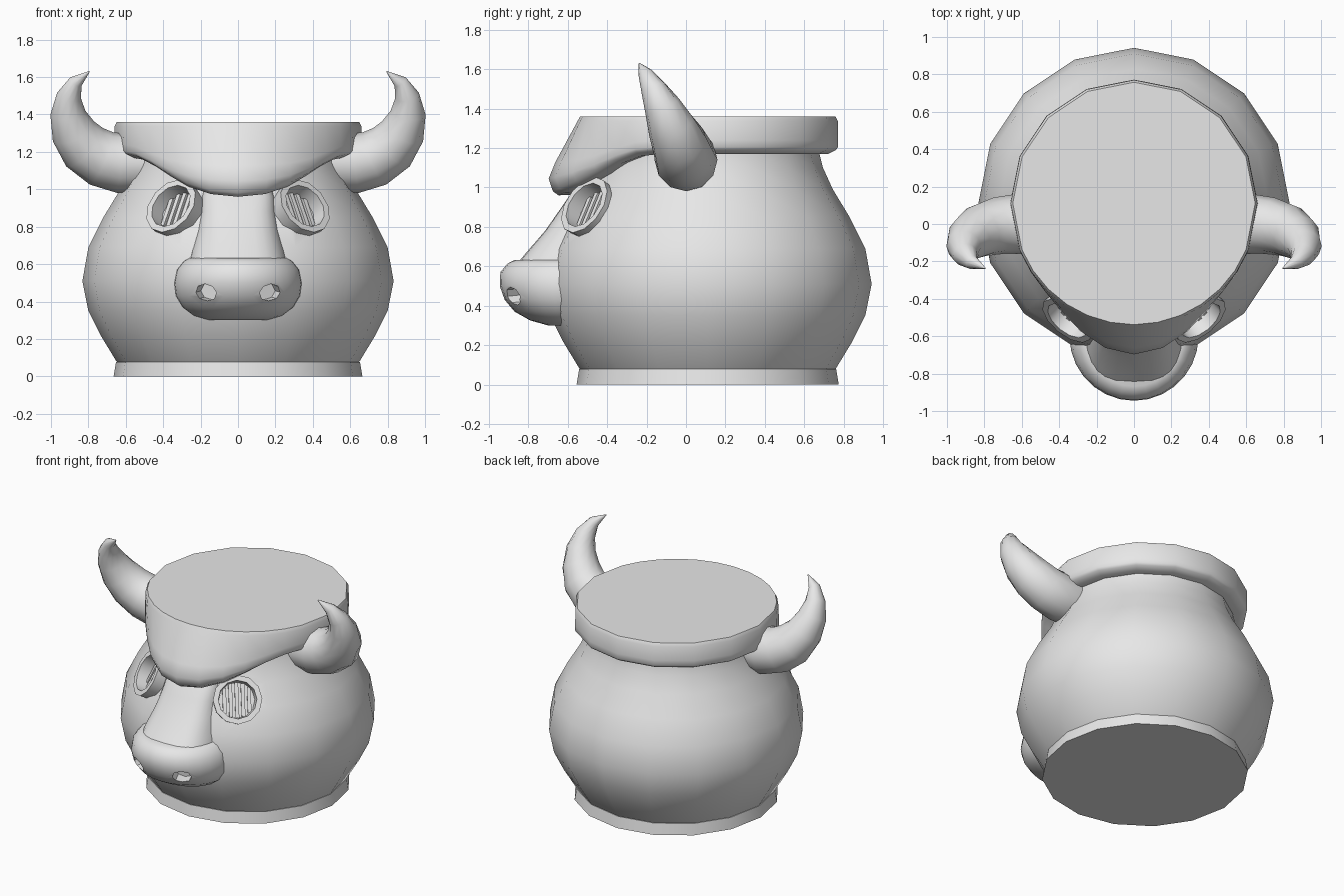
import bpy, bmesh, math
from mathutils import Vector, Matrix

cube = bpy.data.objects.get("Cube")
if cube:
    bpy.data.objects.remove(cube, do_unlink=True)

grey = bpy.data.materials.new("plain grey")
grey.use_nodes = True
grey.diffuse_color = (0.8, 0.8, 0.8, 1)
grey.node_tree.nodes["Principled BSDF"].inputs["Base Color"].default_value = (0.8, 0.8, 0.8, 1)

CY = 0.11          # y of the pot's axis


def smooth(ob, angle=42):
    bpy.ops.object.select_all(action='DESELECT')
    ob.select_set(True)
    bpy.context.view_layer.objects.active = ob
    bpy.ops.object.shade_smooth_by_angle(angle=math.radians(angle))


def loft(name, rings, matrix=None, caps=True, loop=False):
    """Bridge equal-length closed rings; cap the ends or join last to first."""
    bm = bmesh.new()
    rows = [[bm.verts.new(p) for p in ring] for ring in rings]
    n = len(rows[0])
    pairs = list(zip(rows, rows[1:])) + ([(rows[-1], rows[0])] if loop else [])
    for a, b in pairs:
        for i in range(n):
            j = (i + 1) % n
            bm.faces.new((a[i], a[j], b[j], b[i]))
    if caps and not loop:
        bm.faces.new(rows[0])
        bm.faces.new(rows[-1])
    if matrix:
        bm.transform(matrix)
    bmesh.ops.recalc_face_normals(bm, faces=bm.faces)
    mesh = bpy.data.meshes.new(name)
    bm.to_mesh(mesh)
    bm.free()
    mesh.materials.append(grey)
    ob = bpy.data.objects.new(name, mesh)
    bpy.context.collection.objects.link(ob)
    smooth(ob)
    return ob


def circle(r, z, n=16, cy=0.0):
    return [(r * math.sin(2 * math.pi * i / n), cy + r * math.cos(2 * math.pi * i / n), z)
            for i in range(n)]


def oval(w, front, z, cy, power=1.0, n=28):
    """Ring of half width w reaching y = front, with a shallow back half."""
    pts = []
    for i in range(n):
        a = 2 * math.pi * i / n
        s, c = math.sin(a), math.cos(a)
        depth = cy - front if c > 0 else 0.08
        pts.append((w * math.copysign(abs(s) ** power, s),
                    cy - depth * math.copysign(abs(c) ** power, c), z))
    return pts


def cut(target, cutter):
    mod = target.modifiers.new("cut", 'BOOLEAN')
    mod.operation = 'DIFFERENCE'
    mod.solver = 'EXACT'
    mod.object = cutter
    bpy.context.view_layer.objects.active = target
    bpy.ops.object.modifier_apply(modifier=mod.name)
    bpy.data.objects.remove(cutter, do_unlink=True)
    smooth(target)


def aim(centre, normal):
    return Matrix.Translation(centre) @ Vector(normal).to_track_quat('Z', 'Y').to_matrix().to_4x4()


# Foot and round pot body
loft("foot_ring", [circle(r, z, cy=CY) for r, z in ((0.665, 0), (0.652, 0.078))])
profile = ((0.64, 0.07), (0.65, 0.08), (0.735, 0.22), (0.80, 0.35), (0.832, 0.51), (0.80, 0.69),
           (0.72, 0.85), (0.635, 0.99), (0.585, 1.10), (0.565, 1.18), (0.56, 1.28))
body = loft("pot_body", [circle(r, z, cy=CY) for r, z in profile])

# Rim that swells forward and down into the brow; columns are finer at the front
angles = [i * 11.25 for i in range(-6, 7)] + [90 + 22.5 * i for i in range(9)]
columns = []
for a in angles:
    off = min(abs(a), 360 - abs(a))
    t = 0.5 * (1 + math.cos(math.pi * min(off / 66, 1)))
    u = t * t
    R, zb = 0.662 + 0.145 * u, 1.17 - 0.21 * t
    section = ((0.648, 1.36), (0.660, 1.337), (R - 0.035 * u, zb + 0.07 + 0.10 * u),
               (R, zb + 0.035 + 0.05 * u), (R - 0.012 - 0.01 * u, zb + 0.02),
               (R - 0.05, zb), (0.50, zb + 0.01))
    s, c = math.sin(math.radians(a)), math.cos(math.radians(a))
    columns.append([(r * s, CY - r * c, z) for r, z in section])
loft("rim_and_brow", list(zip(*columns)))

# Nose bridge and muzzle
bridge = ((0.27, -0.86, 0.61), (0.258, -0.81, 0.67), (0.225, -0.715, 0.78),
          (0.205, -0.645, 0.88), (0.195, -0.59, 0.96), (0.17, -0.52, 1.04))
loft("nose_bridge", [oval(w, y, z, -0.45, 0.65) for w, y, z in bridge])
snout = ((0.16, -0.70, 0.30), (0.24, -0.79, 0.325), (0.30, -0.87, 0.37), (0.335, -0.92, 0.43),
         (0.345, -0.945, 0.50), (0.33, -0.942, 0.57), (0.295, -0.905, 0.615), (0.265, -0.868, 0.632))
muzzle = loft("muzzle", [oval(w, y, z, -0.60) for w, y, z in snout])

# Horn centre line: x, y, z, radius
horn_path = ((0.50, 0.0, 1.14, 0.155), (0.63, 0.0, 1.14, 0.16), (0.73, -0.01, 1.165, 0.153),
             (0.82, -0.035, 1.225, 0.142), (0.88, -0.075, 1.31, 0.122), (0.91, -0.12, 1.41, 0.094),
             (0.903, -0.165, 1.50, 0.066), (0.867, -0.205, 1.575, 0.038), (0.795, -0.237, 1.63, 0.003))

for side, sx in (("left", 1), ("right", -1)):
    # Curved horn
    pts = [Vector((sx * x, y, z)) for x, y, z, r in horn_path]
    rings = []
    for i, p in enumerate(pts):
        d = (pts[min(i + 1, len(pts) - 1)] - pts[max(i - 1, 0)]).normalized()
        v = Vector((0, 1, 0))
        v = (v - d * v.dot(d)).normalized()
        w = d.cross(v)
        r = horn_path[i][3]
        rings.append([p + r * (v * math.cos(k * math.pi / 6) + w * math.sin(k * math.pi / 6))
                      for k in range(12)])
    loft(side + "_horn", rings)

    # Recessed eye with raised ring and slatted grille
    m = aim((sx * 0.345, -0.50, 0.90), (sx * 0.56, -0.68, 0.47))
    cut(body, loft("cutter", [circle(0.135, z, 12) for z in (-0.09, 0.15)], m))
    loft(side + "_eye_ring", [circle(r, z, 12) for r, z in
         ((0.155, -0.06), (0.16, 0.025), (0.125, 0.025), (0.115, -0.085))], m, loop=True)
    loft(side + "_eye_back", [circle(0.13, z, 12) for z in (-0.085, -0.06)], m)
    for k in range(-2, 3):
        x, h = k * 0.04, math.sqrt(0.115 ** 2 - (k * 0.04) ** 2)
        rect = [(x - 0.012, -h), (x + 0.012, -h), (x + 0.012, h), (x - 0.012, h)]
        loft(f"{side}_eye_slat_{k + 3}", [[(px, py, z) for px, py in rect]
             for z in (-0.062, -0.045)], m)

    # Nostril hole
    n = aim((sx * 0.165, -0.86, 0.45), (sx * 0.35, -0.92, -0.1)) @ Matrix.Diagonal((1.25, 0.95, 1, 1))
    cut(muzzle, loft("cutter", [circle(0.05, z, 8) for z in (-0.07, 0.15)], n))
